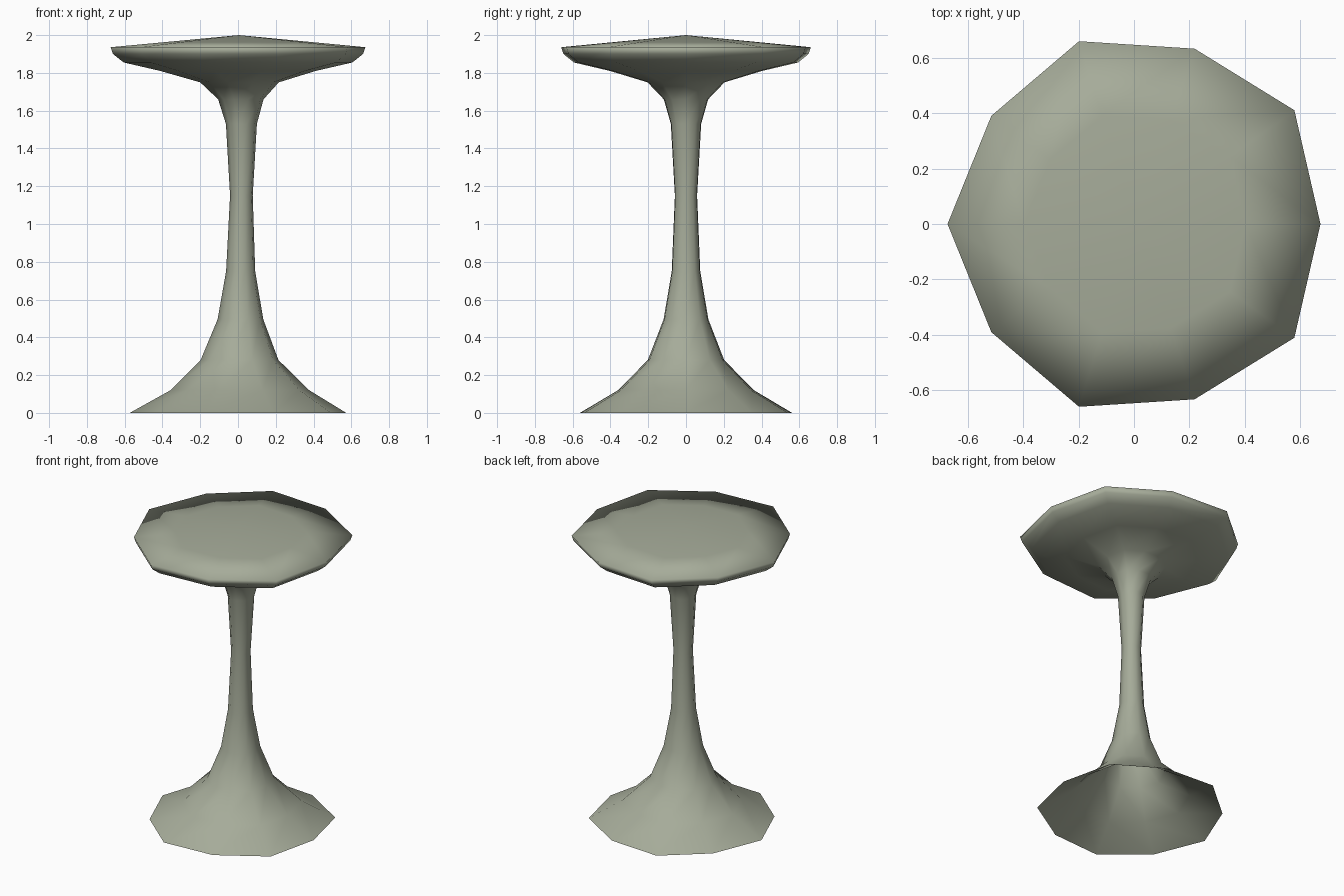
import bpy, bmesh

if "Cube" in bpy.data.objects:
    bpy.data.objects.remove(bpy.data.objects["Cube"])

# one flat grey-green
mat = bpy.data.materials.new("grey_green")
mat.diffuse_color = (0.38, 0.41, 0.32, 1)
mat.use_nodes = True
mat.node_tree.nodes["Principled BSDF"].inputs["Base Color"].default_value = mat.diffuse_color

# slightly irregular ten-sided outline, mirrored across the x axis
half = [(1.0, 0.0), (0.86, 0.61), (0.325, 0.94), (-0.295, 0.98), (-0.765, 0.58), (-1.0, 0.0)]
outline = half + [(x, -y) for x, y in half[-2:0:-1]]

# height, radius, sideways offset of each ring
profile = [
    (0.0, 0.573, 0), (0.12, 0.367, 0.01), (0.28, 0.206, 0.008),
    (0.495, 0.121, 0.013), (0.75, 0.077, 0.014), (1.15, 0.06, 0.018),
    (1.53, 0.082, 0.018), (1.66, 0.12, 0.015), (1.75, 0.208, 0.008),
    (1.81, 0.41, 0), (1.855, 0.605, 0), (1.90, 0.662, 0), (1.936, 0.674, 0),
    (1.962, 0.40, 0.003),
]

# pedestal table: lofted rings, open underneath, low cone on top
bm = bmesh.new()
rings = [[bm.verts.new((x * r + dx, y * r, z)) for x, y in outline] for z, r, dx in profile]
n = len(outline)
for a, b in zip(rings, rings[1:]):
    for i in range(n):
        j = (i + 1) % n
        bm.faces.new((a[i], a[j], b[j], b[i]))
apex = bm.verts.new((0.005, 0, 2.0))
for i in range(n):
    bm.faces.new((rings[-1][i], rings[-1][(i + 1) % n], apex))
for f in bm.faces:
    f.smooth = True
mesh = bpy.data.meshes.new("pedestal_table")
bm.to_mesh(mesh)
bm.free()
mesh.materials.append(mat)
table = bpy.data.objects.new("pedestal_table", mesh)
bpy.context.collection.objects.link(table)
